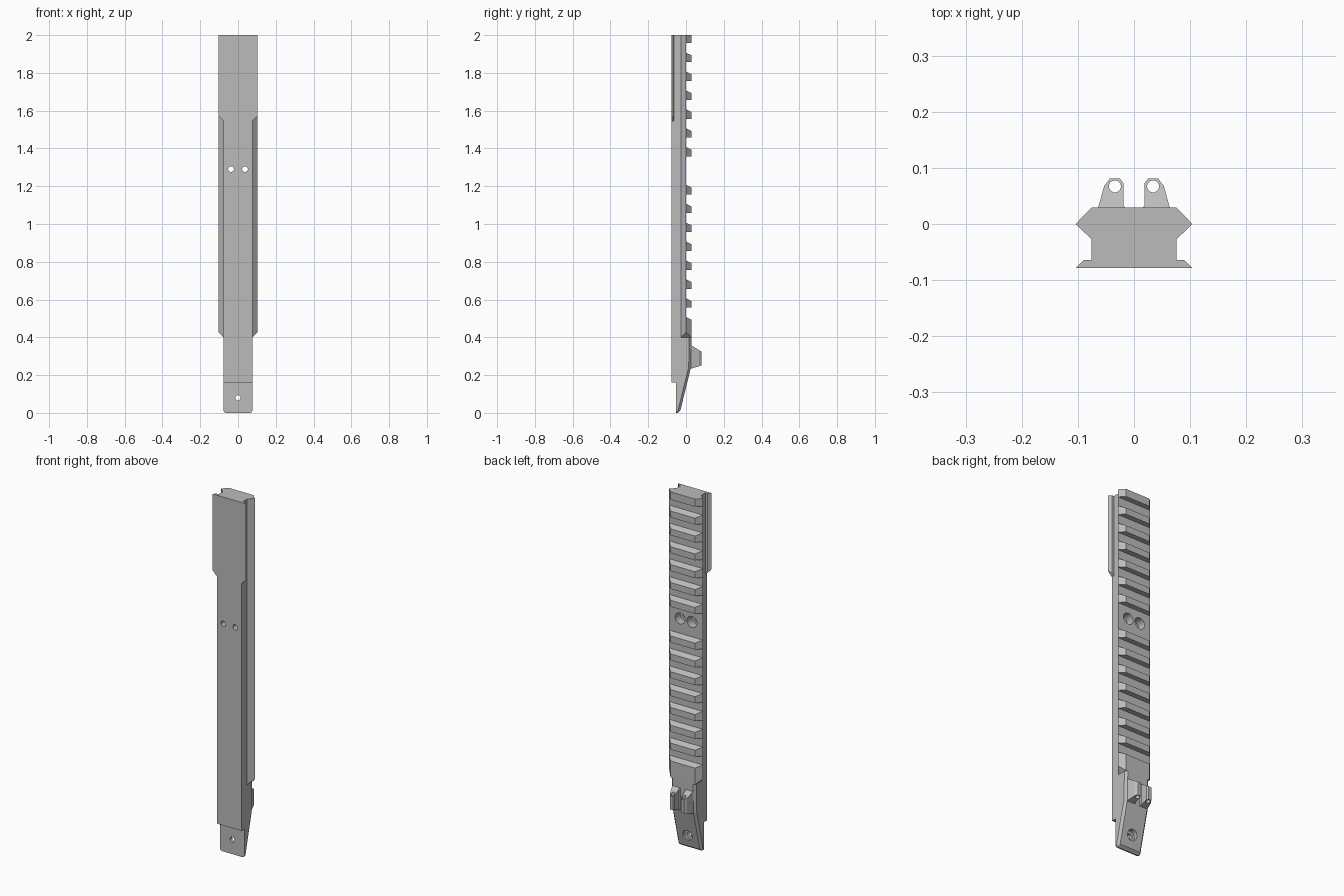
import bpy, bmesh, math
from mathutils import Vector

if "Cube" in bpy.data.objects:
    bpy.data.objects.remove(bpy.data.objects["Cube"], do_unlink=True)

grey = bpy.data.materials.new("matte grey")
grey.use_nodes = True
GREY = (0.5, 0.5, 0.5, 1)
grey.diffuse_color = GREY
grey.node_tree.nodes["Principled BSDF"].inputs["Base Color"].default_value = GREY

HALF = 0.076            # half width of the core
WING = 0.104            # half width at the rail's widest line
FRONT, BACK = -0.078, 0.029
RAIL_END = 0.40


def prism(name, axis, pts, lo, hi, mirror=False):
    """Extrude a 2D outline along an axis; lo and hi may depend on the point."""
    place = {"x": lambda a, b, h: (h, a, b),
             "y": lambda a, b, h: (a, h, b),
             "z": lambda a, b, h: (a, b, h)}[axis]
    bm = bmesh.new()
    rings = []
    for end in (lo, hi):
        rings.append([bm.verts.new(place(a, b, end(a, b) if callable(end) else end))
                      for a, b in pts])
    n = len(pts)
    bm.faces.new(rings[0])
    bm.faces.new(rings[1])
    for i in range(n):
        j = (i + 1) % n
        bm.faces.new((rings[0][i], rings[0][j], rings[1][j], rings[1][i]))
    bmesh.ops.recalc_face_normals(bm, faces=bm.faces)
    mesh = bpy.data.meshes.new(name)
    bm.to_mesh(mesh)
    bm.free()
    mesh.materials.append(grey)
    ob = bpy.data.objects.new(name, mesh)
    bpy.context.collection.objects.link(ob)
    if mirror:
        ob.modifiers.new("mirror", "MIRROR")
    return ob


def circle(cx, cy, r, n=24):
    return [(cx + r * math.cos(2 * math.pi * i / n),
             cy + r * math.sin(2 * math.pi * i / n)) for i in range(n)]


def drill(ob, cutters):
    """Subtract the cutters from the part, then discard them."""
    for c in cutters:
        c.hide_render = True
        mod = ob.modifiers.new("drill", "BOOLEAN")
        mod.operation = "DIFFERENCE"
        mod.solver = "EXACT"
        mod.object = c
    bpy.context.view_layer.update()
    deps = bpy.context.evaluated_depsgraph_get()
    mesh = bpy.data.meshes.new_from_object(ob.evaluated_get(deps))
    ob.modifiers.clear()
    ob.data = mesh
    for c in cutters:
        bpy.data.objects.remove(c, do_unlink=True)


# Core bar with two counterbored screw holes
core = prism("core_bar", "x",
             [(FRONT, RAIL_END), (0, RAIL_END), (0, 2), (FRONT, 2)], -HALF, HALF)
cutters = []
for x in (-0.037, 0.037):
    cutters.append(prism("screw_hole", "y", circle(x, 1.29, 0.015), -0.2, 0.2))
    cutters.append(prism("screw_seat", "y", circle(x, 1.29, 0.031), -0.045, 0.2))
drill(core, cutters)


# Side wings with mitred lower ends
def mitre(z):
    return lambda x, y: z + (x - HALF)


prism("rail_wing", "z", [(HALF, -0.027), (WING, 0), (HALF, 0)],
      mitre(RAIL_END), 2, mirror=True)
prism("rail_wing_end", "z", [(HALF, 0), (WING, 0), (HALF, BACK)],
      mitre(RAIL_END), 0.46, mirror=True)
prism("front_flange", "z",
      [(HALF, FRONT), (0.103, FRONT), (0.089, -0.064), (HALF, -0.064)],
      mitre(1.545), 2, mirror=True)


# Cross teeth: sloped tops, flat undersides, narrowing towards the back
def side(y, z):
    return WING - y * (WING - HALF) / BACK


for k in range(16):
    if k == 7:          # gap around the screw holes
        continue
    top = 2.007 - 0.1 * k
    bottom = 0.46 if k == 15 else top - 0.05
    outer = top - 0.014
    if k == 0:
        top = outer = 2
    prism("rail_tooth", "x",
          [(0, bottom), (0, top), (BACK, outer), (BACK, bottom)],
          lambda y, z: -side(y, z), side)
prism("rail_end_block", "x",
      [(0, RAIL_END), (0, 0.46), (BACK, 0.46), (BACK, RAIL_END)], -HALF, HALF)

# Tapered foot with rounded lower corners and chamfered rear edges
foot = prism("tapered_foot", "x",
             [(FRONT, RAIL_END), (FRONT, 0.16), (-0.052, 0.16), (-0.052, 0),
              (-0.033, 0), (0.026, 0.24), (BACK, RAIL_END)], -HALF, HALF)
bm = bmesh.new()
bm.from_mesh(foot.data)
corners = [e for e in bm.edges
           if all(v.co.z < 0.001 for v in e.verts)
           and abs(e.verts[0].co.x - e.verts[1].co.x) < 0.001]
bmesh.ops.bevel(bm, geom=corners, offset=0.013, segments=3, profile=0.5,
                affect="EDGES")
bm.normal_update()
rear = []
for e in bm.edges:
    ny = sorted(f.normal.y for f in e.link_faces)
    if ny[0] > -0.1 and ny[0] < 0.1 and ny[-1] > 0.5 \
            and min(v.co.z for v in e.verts) < RAIL_END - 0.001:
        rear.append(e)
bmesh.ops.bevel(bm, geom=rear, offset=0.012, segments=1, affect="EDGES")
bm.to_mesh(foot.data)
bm.free()
drill(foot, [prism("foot_hole", "y", circle(0, 0.08, 0.014), -0.2, 0.2),
             prism("foot_seat", "y", circle(0, 0.08, 0.029), -0.032, 0.2)])

# Pair of hinge lugs with a vertical pin hole
lug = prism("hinge_lug", "z",
            [(0.014, 0.015), (0.015, BACK), (0.019, 0.033), (0.019, 0.073),
             (0.025, 0.081), (0.043, 0.081), (0.053, 0.068), (0.064, BACK),
             (0.064, 0.015)],
            lambda x, y: 0.235 + 0.3 * (y - BACK),
            lambda x, y: 0.357 - 0.62 * (y - BACK))
drill(lug, [prism("pin_hole", "z", circle(0.034, 0.067, 0.0107), 0.1, 0.5)])
lug.modifiers.new("mirror", "MIRROR")
